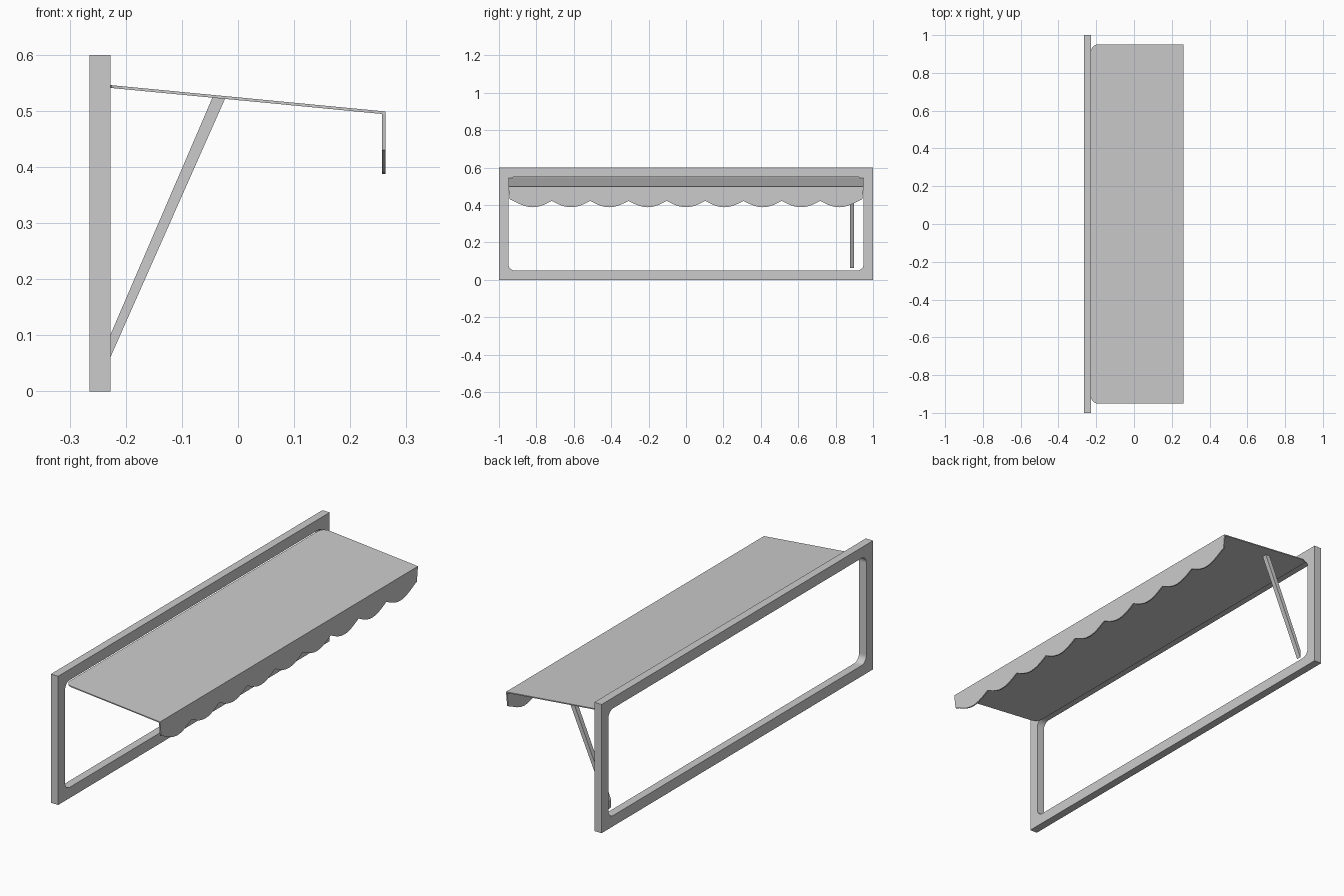
import bpy, bmesh
from math import sin, cos, pi
from mathutils import Vector

if "Cube" in bpy.data.objects:
    bpy.data.objects.remove(bpy.data.objects["Cube"])


def prism(name, pts, offset):
    """Extrude a planar outline by an offset vector."""
    bm = bmesh.new()
    face = bm.faces.new([bm.verts.new(p) for p in pts])
    new = bmesh.ops.extrude_face_region(bm, geom=[face])["geom"]
    bmesh.ops.translate(bm, vec=Vector(offset),
                        verts=[v for v in new if isinstance(v, bmesh.types.BMVert)])
    bmesh.ops.recalc_face_normals(bm, faces=bm.faces)
    return finish(name, bm)


def finish(name, bm):
    mesh = bpy.data.meshes.new(name)
    bm.to_mesh(mesh)
    bm.free()
    obj = bpy.data.objects.new(name, mesh)
    bpy.context.collection.objects.link(obj)
    return obj


def arc(cx, cy, r, start, steps=8):
    return [(cx + r * cos(start + pi / 2 * i / steps),
             cy + r * sin(start + pi / 2 * i / steps)) for i in range(steps + 1)]


BACK, FRONT = -0.265, -0.227
R = 0.035

# Window frame: outer rectangle bridged to a rounded opening, corner by corner
bm = bmesh.new()
corners = [(1, 1, 0.0), (-1, 1, pi / 2), (-1, -1, pi), (1, -1, 1.5 * pi)]
rings = []
for x in (BACK, FRONT):
    outer = [bm.verts.new((x, sy, 0.3 + 0.3 * sz)) for sy, sz, a in corners]
    inner = [[bm.verts.new((x, p[0], p[1])) for p in
              arc(sy * (0.95 - R), 0.3 + sz * (0.25 - R), R, a)] for sy, sz, a in corners]
    for k in range(4):
        n = (k + 1) % 4
        for a, b in zip(inner[k], inner[k][1:]):
            bm.faces.new((outer[k], b, a))
        bm.faces.new((outer[k], outer[n], inner[n][0], inner[k][-1]))
    rings.append((outer, [v for c in inner for v in c]))
for a, b in zip(*rings):
    for i in range(len(a)):
        j = (i + 1) % len(a)
        bm.faces.new((a[i], a[j], b[j], b[i]))
bmesh.ops.recalc_face_normals(bm, faces=bm.faces)
finish("window_frame", bm)

# Sloping awning panel with rounded corners at the hinge edge
outline = [(0.263, -0.95), (0.263, 0.95)]
outline += arc(FRONT + R, 0.95 - R, R, pi / 2) + arc(FRONT + R, -0.95 + R, R, pi)
slope = (0.499 - 0.546) / (0.263 - FRONT)
prism("awning_panel", [(x, y, 0.546 + slope * (x - FRONT)) for x, y in outline],
      (0, 0, -0.005))

# Scalloped valance hanging from the front edge
pitch, count, steps = 0.205, 9, 10
edge = [(-0.95, 0.497), (-0.942, 0.43)]
for s in range(count):
    left = (s - count / 2) * pitch
    for i in range(0 if s == 0 else 1, steps + 1):
        t = i / steps
        edge.append((left + t * pitch, 0.422 - 0.034 * sin(pi * t)))
edge += [(0.942, 0.43), (0.95, 0.497)]
prism("scalloped_valance", [(0.257, y, z) for y, z in edge], (0.006, 0, 0))

# Single diagonal support strut on the +y side
prism("support_strut", [(FRONT, 0.877, 0.062), (FRONT, 0.877, 0.102),
                        (-0.045, 0.877, 0.525), (-0.023, 0.877, 0.522)], (0, 0.022, 0))
